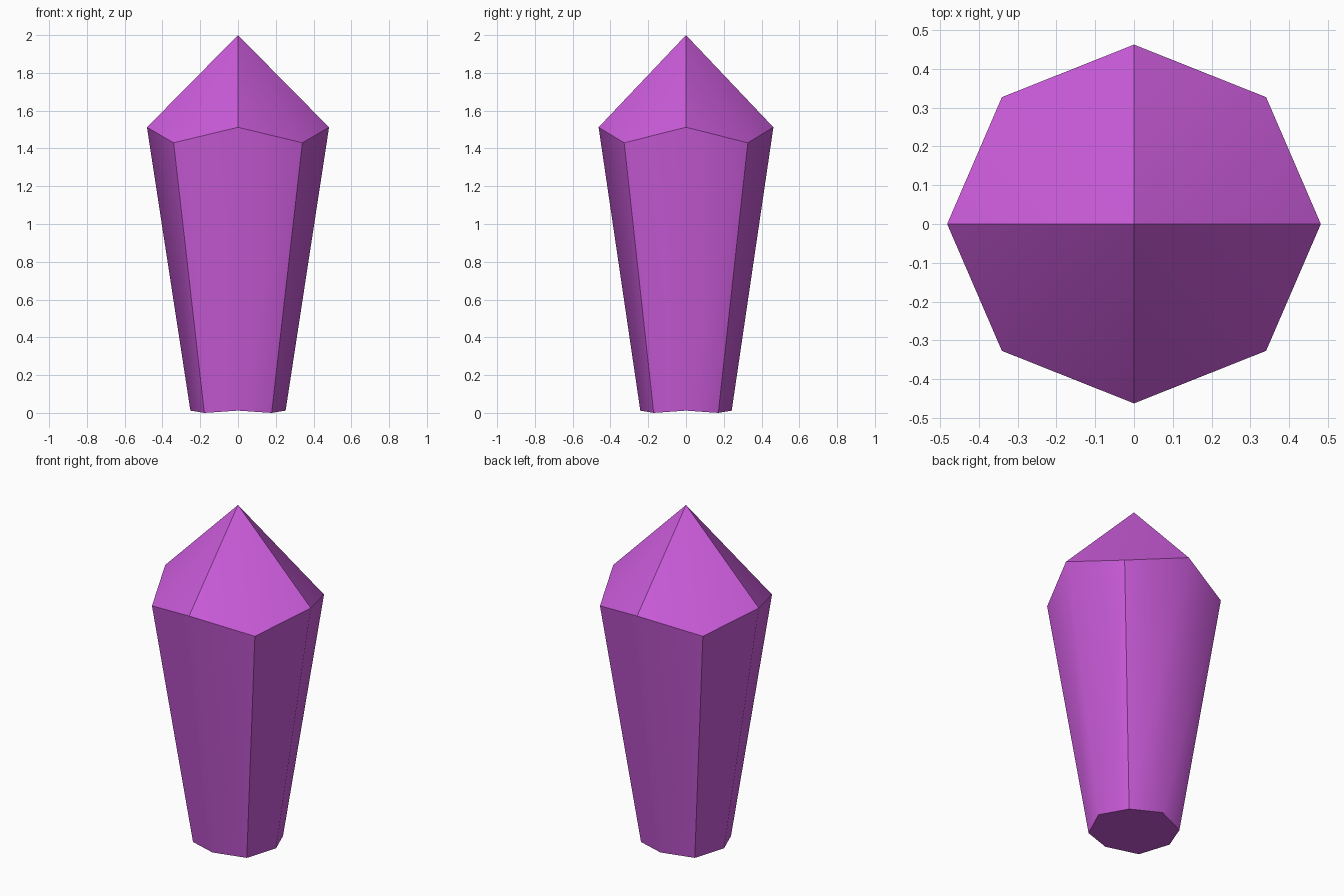
import bpy
import bmesh
from math import cos, sin, pi

default = bpy.data.objects.get("Cube")
if default:
    bpy.data.objects.remove(default, do_unlink=True)

SIDES = 8
DEPTH = 0.96  # slightly narrower front to back

# Single flat colour
purple = bpy.data.materials.new("crystal_purple")
purple.use_nodes = True
colour = (0.6, 0.107, 0.71, 1)
purple.diffuse_color = colour
shader = purple.node_tree.nodes["Principled BSDF"]
shader.inputs["Base Color"].default_value = colour
shader.inputs["Roughness"].default_value = 0.6

bm = bmesh.new()


def ring(radius, z_axis, z_diagonal):
    """Octagon whose axis corners and diagonal corners sit at two heights."""
    corners = []
    for i in range(SIDES):
        a = i * 2 * pi / SIDES
        z = z_diagonal if i % 2 else z_axis
        corners.append(bm.verts.new((radius * cos(a), DEPTH * radius * sin(a), z)))
    return corners


base = ring(0.252, 0.012, 0)
girdle = ring(0.482, 1.512, 1.43)
apex = bm.verts.new((0, 0, 2))

# Tapered body, pointed tip and closed base
for i in range(SIDES):
    j = (i + 1) % SIDES
    bm.faces.new((base[i], base[j], girdle[j], girdle[i]))
    bm.faces.new((girdle[i], girdle[j], apex))
bm.faces.new(base[::-1])
bmesh.ops.recalc_face_normals(bm, faces=bm.faces[:])

# Soft facets: body blends across axis edges, tip blends across diagonals
for face in bm.faces:
    face.smooth = True
for edge in bm.edges:
    edge.smooth = False
for i in range(SIDES):
    soft_end = apex if i % 2 else base[i]
    bm.edges.get((girdle[i], soft_end)).smooth = True

mesh = bpy.data.meshes.new("crystal")
bm.to_mesh(mesh)
bm.free()
mesh.materials.append(purple)
crystal = bpy.data.objects.new("crystal", mesh)
bpy.context.collection.objects.link(crystal)
